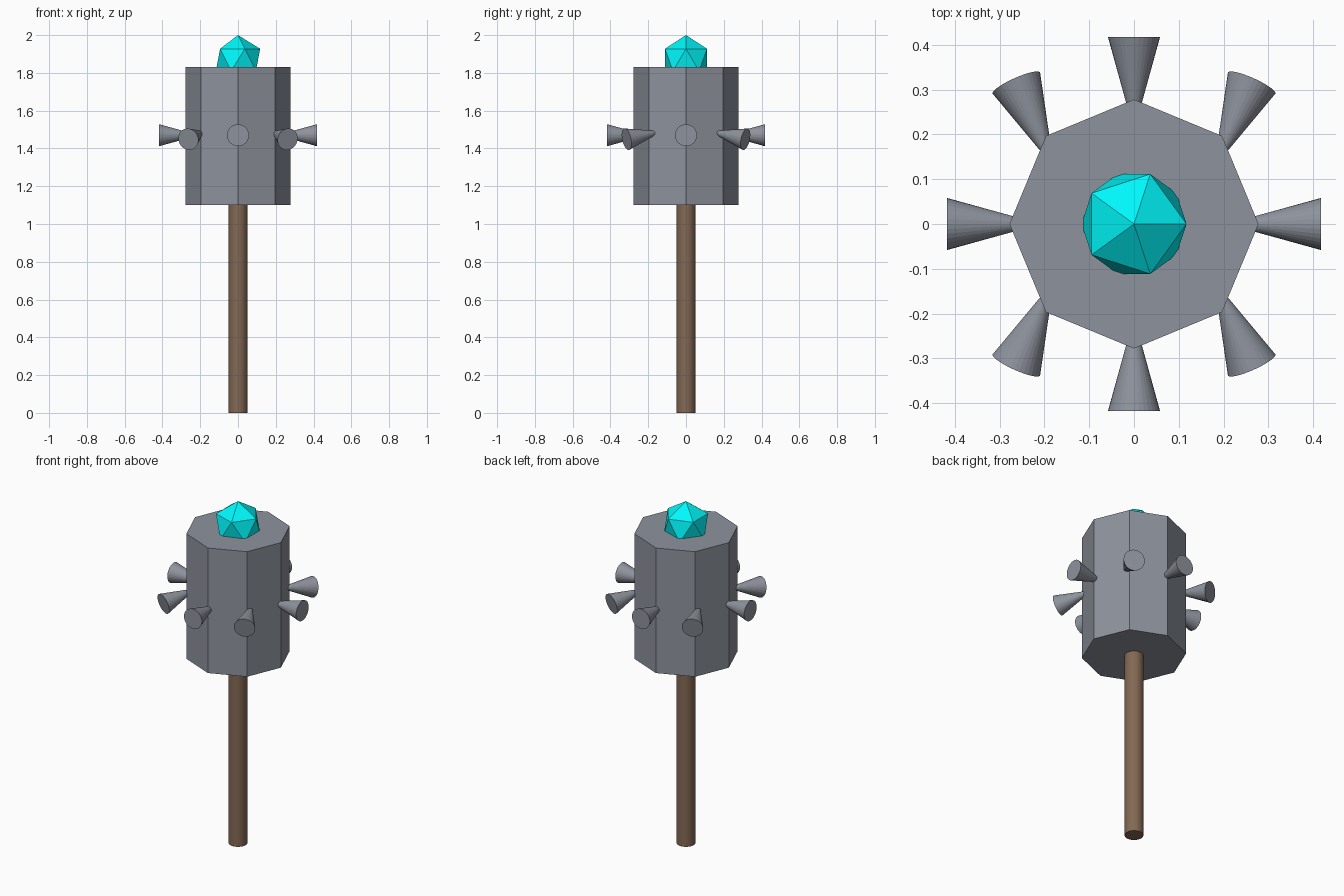
import bpy, math
from mathutils import Vector

if "Cube" in bpy.data.objects:
    bpy.data.objects.remove(bpy.data.objects["Cube"])


def material(name, color):
    mat = bpy.data.materials.new(name)
    mat.diffuse_color = color
    mat.use_nodes = True
    mat.node_tree.nodes["Principled BSDF"].inputs["Base Color"].default_value = mat.diffuse_color
    return mat


wood = material("wood", (0.23, 0.14, 0.088, 1))
steel = material("steel", (0.27, 0.29, 0.335, 1))
cyan = material("cyan_gem", (0.0, 0.94, 0.97, 1))


def finish(name, mat):
    obj = bpy.context.object
    obj.name = name
    obj.data.materials.append(mat)


def cylinder(name, mat, sides, radius, z0, z1):
    bpy.ops.mesh.primitive_cylinder_add(vertices=sides, radius=radius, depth=z1 - z0,
                                        location=(0, 0, (z0 + z1) / 2))
    finish(name, mat)


def spike(name, angle, direction):
    # cone with its wide end outwards and its point buried in the head
    d = Vector(direction).normalized()
    pos = (0.312 * math.cos(angle), 0.312 * math.sin(angle), 1.47)
    bpy.ops.mesh.primitive_cone_add(vertices=32, radius1=0, radius2=0.058, depth=0.21, location=pos,
                                    rotation=d.to_track_quat('Z', 'Y').to_euler())
    finish(name, steel)


# wooden handle
cylinder("handle", wood, 32, 0.05, 0.0, 1.2)

# octagonal head
cylinder("head", steel, 8, 0.278, 1.10, 1.832)

# eight spikes: straight ones on the axes, drooping ones on the diagonals
for i in range(8):
    a = i * math.pi / 4
    c, s = math.cos(a), math.sin(a)
    if i % 2 == 0:
        spike(f"straight_spike_{i // 2 + 1}", a, (c, s, 0))
    else:
        spike(f"angled_spike_{i // 2 + 1}", a,
              (math.copysign(0.40, c), math.copysign(0.895, s), -0.203))

# faceted gem on top
bpy.ops.mesh.primitive_ico_sphere_add(subdivisions=1, radius=0.131, location=(0, 0, 1.869))
finish("gem", cyan)
